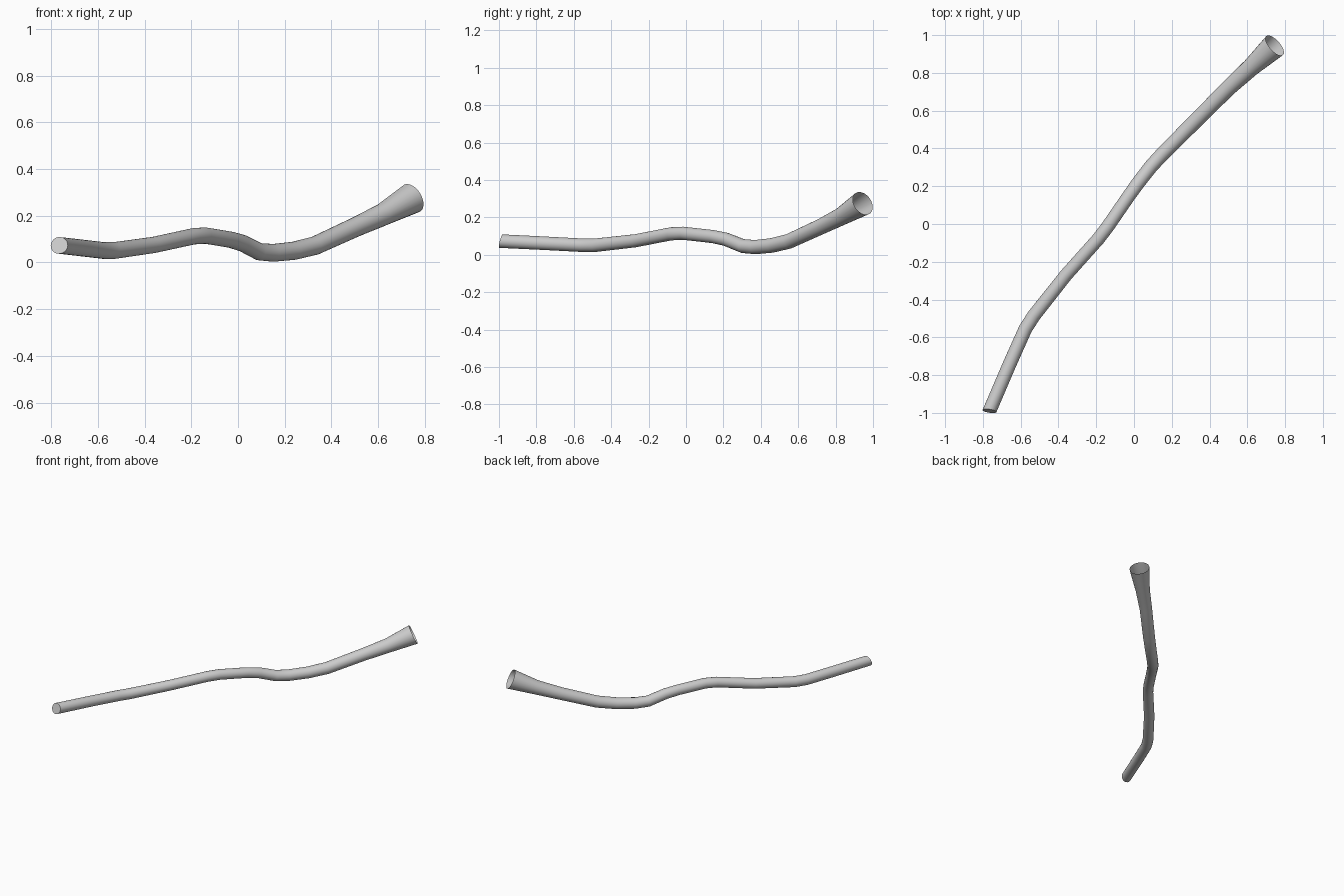
import bpy, bmesh, math
from mathutils import Vector

if "Cube" in bpy.data.objects:
    bpy.data.objects.remove(bpy.data.objects["Cube"])

SIDES = 24
# Centre line of the tube with radius: (x, y, z, r)
PATH = [
    (-0.765, -0.99, 0.073, 0.037), (-0.66, -0.745, 0.061, 0.036),
    (-0.575, -0.555, 0.051, 0.036), (-0.53, -0.485, 0.051, 0.036),
    (-0.36, -0.27, 0.075, 0.035), (-0.19, -0.08, 0.112, 0.035),
    (-0.14, -0.015, 0.115, 0.035), (-0.03, 0.145, 0.097, 0.035),
    (0.02, 0.215, 0.082, 0.036), (0.09, 0.305, 0.046, 0.037),
    (0.15, 0.37, 0.041, 0.038), (0.24, 0.46, 0.05, 0.039),
    (0.33, 0.55, 0.072, 0.04), (0.50, 0.72, 0.150, 0.042),
    (0.62, 0.83, 0.205, 0.048), (0.745, 0.945, 0.275, 0.067),
]
pts = [Vector(p[:3]) for p in PATH]
START_NORMAL = Vector((0.15, 0.95, -0.25)).normalized()
END_NORMAL = Vector((0.68, 0.6, 0.42)).normalized()

bm = bmesh.new()


def ring(centre, direction, radius):
    side = direction.cross(Vector((0, 0, 1))).normalized()
    up = side.cross(direction).normalized()
    step = 2 * math.pi / SIDES
    return [bm.verts.new(centre + radius * (math.cos(i * step) * side + math.sin(i * step) * up))
            for i in range(SIDES)]


# Rings along the path
rings = []
for i, p in enumerate(pts):
    if i == 0:
        d = START_NORMAL
    elif i == len(pts) - 1:
        d = END_NORMAL
    else:
        d = ((pts[i + 1] - p).normalized() + (p - pts[i - 1]).normalized()).normalized()
    rings.append(ring(p, d, PATH[i][3]))

# Tube wall, closed at the thin end and open at the flared end
for a, b in zip(rings, rings[1:]):
    for i in range(SIDES):
        j = (i + 1) % SIDES
        bm.faces.new((a[i], a[j], b[j], b[i]))
bm.faces.new(list(reversed(rings[0])))
bmesh.ops.recalc_face_normals(bm, faces=bm.faces[:])
# Make sure the wall faces outwards: the end cap must point towards -y
bm.faces.ensure_lookup_table()
if bm.faces[-1].normal.y > 0:
    bmesh.ops.reverse_faces(bm, faces=bm.faces[:])

mesh = bpy.data.meshes.new("flared_tube")
bm.to_mesh(mesh)
bm.free()
tube = bpy.data.objects.new("flared_tube", mesh)
bpy.context.collection.objects.link(tube)
bpy.context.view_layer.objects.active = tube
tube.select_set(True)
bpy.ops.object.shade_smooth_by_angle(angle=math.radians(40))
